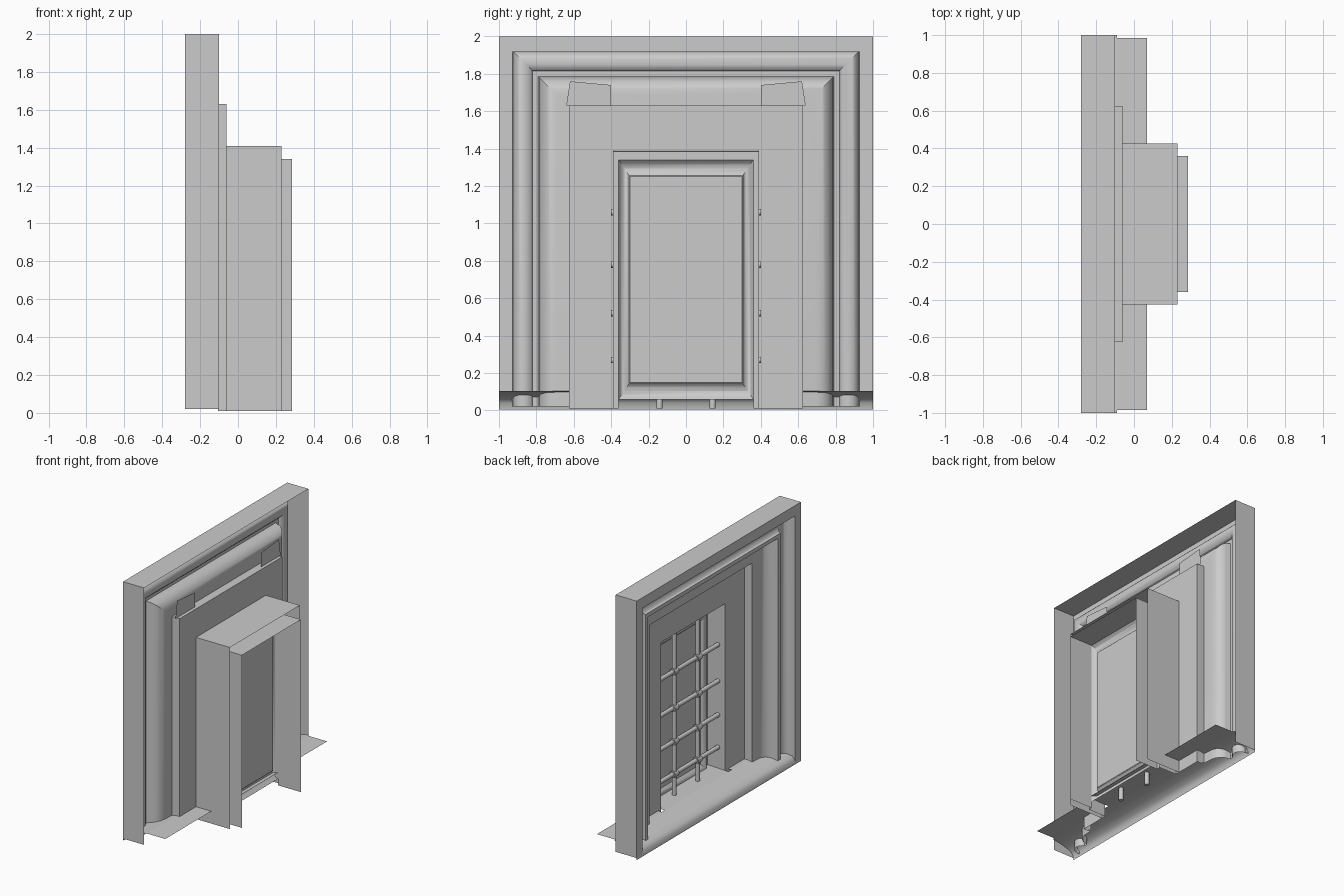
import bpy, bmesh, math
from mathutils import Matrix

if "Cube" in bpy.data.objects:
    bpy.data.objects.remove(bpy.data.objects["Cube"])

def finish(name, bm, angle=30):
    bmesh.ops.remove_doubles(bm, verts=bm.verts, dist=1e-5)
    me = bpy.data.meshes.new(name)
    bm.to_mesh(me)
    bm.free()
    ob = bpy.data.objects.new(name, me)
    bpy.context.collection.objects.link(ob)
    bpy.ops.object.select_all(action='DESELECT')
    ob.select_set(True)
    bpy.context.view_layer.objects.active = ob
    bpy.ops.object.shade_smooth_by_angle(angle=math.radians(angle))
    return ob

def arch(name, profile, z0=0.01, closed=False):
    """Sweep (half width, top z, x[, bottom z]) points round a square-headed opening."""
    bm = bmesh.new()
    rows = []
    for p in profile:
        w, h, x = p[:3]
        b = p[3] if len(p) > 3 else z0
        rows.append([bm.verts.new((x, y, z)) for y, z in
                     ((w, b), (w, h), (-w, h), (-w, b))])
    for a, b in zip(rows, rows[1:]):
        for i in range(4 if closed else 3):
            j = (i + 1) % 4
            bm.faces.new((a[i], b[i], b[j], a[j]))
    return finish(name, bm)

def strip(name, points, y0, y1):
    """Extrude an (x, z) line along y."""
    bm = bmesh.new()
    rows = [[bm.verts.new((x, y, z)) for y in (y0, y1)] for x, z in points]
    for a, b in zip(rows, rows[1:]):
        bm.faces.new((a[0], b[0], b[1], a[1]))
    return finish(name, bm, 40)

def sheet(name, pts):
    bm = bmesh.new()
    bm.faces.new([bm.verts.new(p) for p in pts])
    return finish(name, bm)

def cove(w0, x0, w1, x1, sweep=90, n=8):
    """Concave curve from the outer edge back towards the inner edge."""
    out = []
    for i in range(n + 1):
        t = math.radians(sweep) * i / n
        k = (1 - math.cos(t)) / (1 - math.cos(math.radians(sweep)))
        w = w0 + (w1 - w0) * k
        out.append((w, w + 0.995, x0 + (x1 - x0) * math.sin(t)))
    return out

# Outer surround: square edge followed by two stepped coves
profile = [(1.0, 2.0, -0.10), (1.0, 2.0, -0.28), (0.93, 1.92, -0.28), (0.93, 1.92, -0.25)]
profile += cove(0.925, -0.25, 0.825, -0.195, 140)
profile += [(0.82, 1.815, -0.23), (0.79, 1.785, -0.23)]
profile += cove(0.785, -0.215, 0.69, -0.13)
profile += [(0.625, 1.63, -0.125), (0.625, 1.63, -0.105)]
arch("moulded_surround", profile, 0.02)

# Recessed wall panel, deep outer reveal and inner reveal
arch("wall_panel", [(0.625, 1.63, -0.105), (0.625, 1.63, -0.06), (0.425, 1.41, -0.06)])
arch("outer_reveal", [(0.425, 1.41, -0.06), (0.425, 1.41, 0.23)])
arch("inner_reveal", [(0.425, 1.41, -0.06), (0.39, 1.39, -0.06),
                      (0.39, 1.385, 0.09), (0.36, 1.34, 0.09)])
arch("window_box", [(0.36, 1.34, 0.09), (0.36, 1.34, 0.285)])

# Glazing frame (curved moulding) and pane
frame = []
for i in range(7):
    k = i / 6
    w = 0.36 - 0.06 * k
    frame.append((w, 1.34 - 0.09 * k, 0.09 - 0.03 * math.sin(math.pi * k), 0.06 + 0.09 * k))
arch("window_frame", frame, closed=True)
sheet("window_pane", [(0.087, -0.305, 0.145), (0.087, 0.305, 0.145),
                      (0.087, 0.305, 1.255), (0.087, -0.305, 1.255)])

# Sill: rounded front lip, continued under the window
strip("sill", [(-0.28, 0.005), (-0.275, 0.04), (-0.255, 0.062), (-0.21, 0.08),
               (-0.15, 0.094), (-0.09, 0.105)], -1, 1)
strip("sill_under_window", [(-0.09, 0.105), (0.09, 0.11)], -0.39, 0.39)
for s in (-1, 1):
    side = "left" if s < 0 else "right"
    # Flat ledge beside the window box
    strip("sill_ledge_" + side, [(-0.09, 0.105), (0.07, 0.105)], s * 0.425, s * 0.985)
    # Small backing tab above each panel corner
    sheet("corner_tab_" + side, [(-0.085, s * 0.40, 1.63), (-0.085, s * 0.64, 1.63),
                                 (-0.085, s * 0.62, 1.76), (-0.085, s * 0.40, 1.74)])

# Iron grille
def rod(bm, centre, length, radius, axis):
    m = Matrix.Translation(centre)
    if axis == 'Y':
        m = m @ Matrix.Rotation(math.pi / 2, 4, 'X')
    bmesh.ops.create_cone(bm, cap_ends=True, segments=8, radius1=radius,
                          radius2=radius, depth=length, matrix=m)

def grille(name, rods):
    bm = bmesh.new()
    for r in rods:
        rod(bm, *r)
    finish(name, bm, 50)

columns, rows = (-0.142, 0.142), (0.27, 0.52, 0.78, 1.06)
grille("upright_bars", [((0, y, 0.6975), 1.375, 0.017, 'Z') for y in columns])
grille("cross_bars", [((0, 0, z), 0.80, 0.017, 'Y') for z in rows])
grille("bar_collars", [((0, y, z), 0.05, 0.027, 'Y') for y in columns for z in rows])
